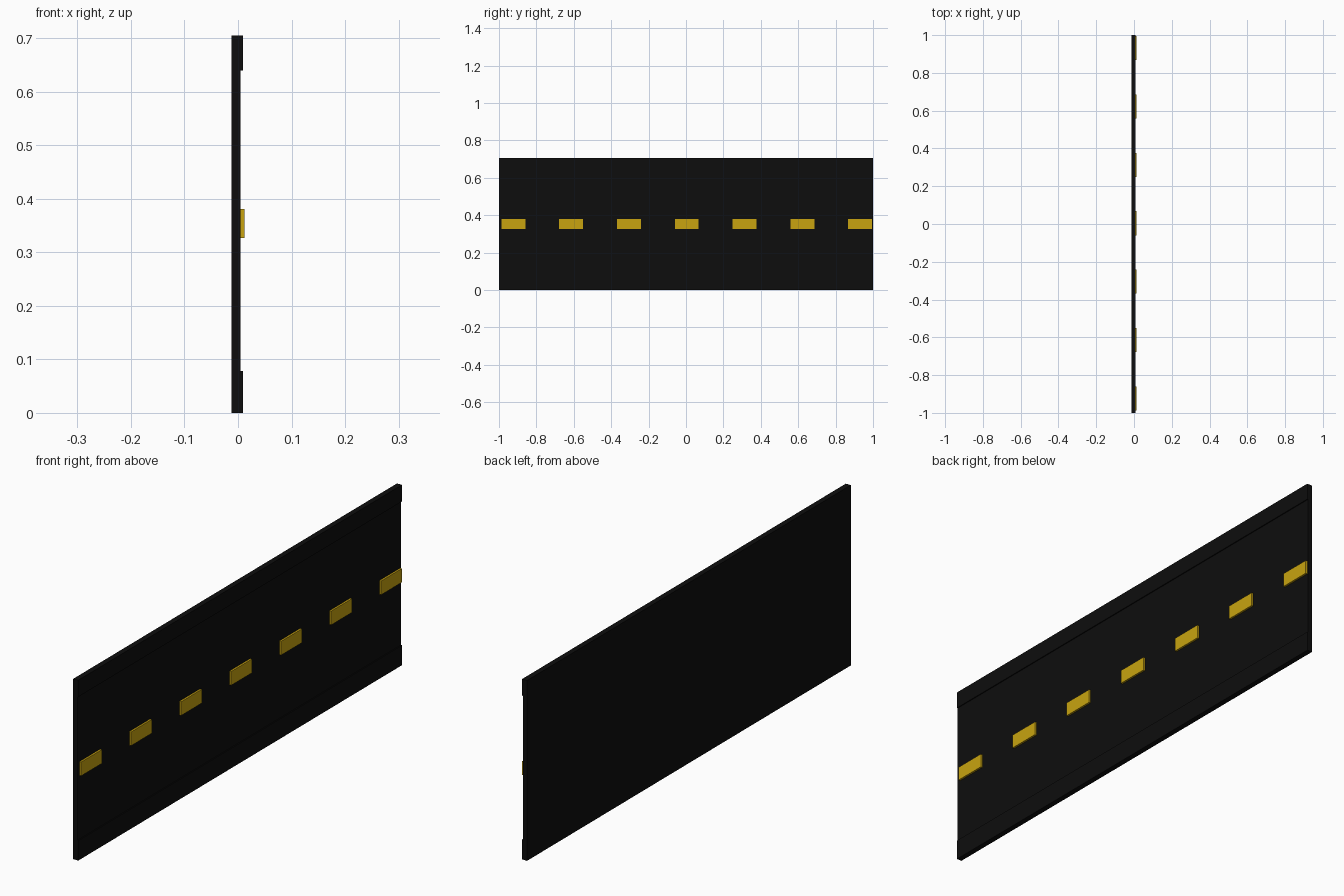
import bpy

if "Cube" in bpy.data.objects:
    bpy.data.objects.remove(bpy.data.objects["Cube"])


def material(name, rgb):
    m = bpy.data.materials.new(name)
    m.diffuse_color = (*rgb, 1)
    m.use_nodes = True
    m.node_tree.nodes["Principled BSDF"].inputs["Base Color"].default_value = m.diffuse_color
    return m


def box(name, x, y, z, mat):
    """Box from (min, max) ranges on each axis."""
    bpy.ops.mesh.primitive_cube_add(size=1, location=[sum(r) / 2 for r in (x, y, z)])
    ob = bpy.context.object
    ob.name = name
    ob.scale = [r[1] - r[0] for r in (x, y, z)]
    bpy.ops.object.transform_apply(location=False, rotation=False, scale=True)
    ob.data.materials.append(mat)
    return ob


asphalt = material("asphalt", (0.004, 0.004, 0.004))
yellow = material("yellow_paint", (0.58, 0.37, 0.005))

BACK, FACE, EDGE, PAINT = -0.0125, 0.005, 0.009, 0.0125
HEIGHT = 0.705

# Road slab
box("road_slab", (BACK, FACE), (-1, 1), (0, HEIGHT), asphalt)

# Raised strips along both long edges
box("lower_edge_strip", (FACE, EDGE), (-1, 1), (0, 0.078), asphalt)
box("upper_edge_strip", (FACE, EDGE), (-1, 1), (0.64, HEIGHT), asphalt)

# Dashed centre line
for i in range(7):
    y = 0.004 + (i - 3) * 0.309
    box(f"lane_dash_{i + 1}", (FACE, PAINT), (y - 0.064, y + 0.064), (0.327, 0.381), yellow)
